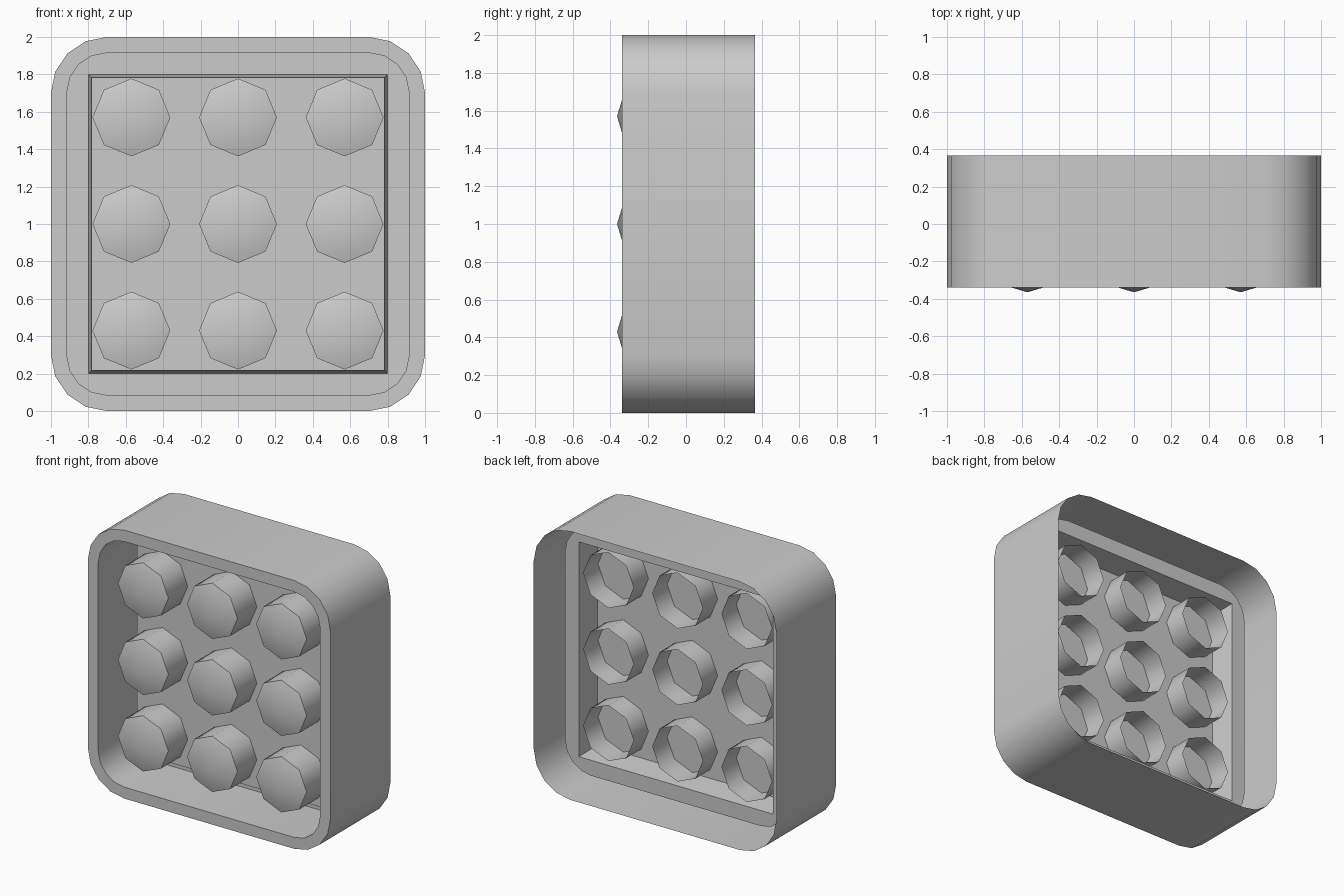
import bpy, bmesh, math

if "Cube" in bpy.data.objects:
    bpy.data.objects.remove(bpy.data.objects["Cube"])

grey = bpy.data.materials.new("plain_grey")
grey.diffuse_color = (0.6, 0.6, 0.6, 1)
grey.use_nodes = True
grey.node_tree.nodes["Principled BSDF"].inputs["Base Color"].default_value = grey.diffuse_color


def rounded_square(half, radius):
    """Counter-clockwise (x, z) points, five per corner."""
    c = half - radius
    pts = []
    for q in range(4):
        mid = math.radians(45 + 90 * q)
        cx = c * (1 if math.cos(mid) > 0 else -1)
        cz = c * (1 if math.sin(mid) > 0 else -1)
        for k in range(5):
            a = math.radians(90 * q + 22.5 * k)
            pts.append((cx + radius * math.cos(a), cz + radius * math.sin(a)))
    return pts


def octagon(radius):
    return [(radius * math.cos(k * math.pi / 4), radius * math.sin(k * math.pi / 4))
            for k in range(8)]


def skin(name, rings, location, angle, apex=None):
    """Skin a run of (points, y) rings, closing the last one flat or to an apex."""
    bm = bmesh.new()
    loops = [[bm.verts.new((x, y, z)) for x, z in pts] for pts, y in rings]
    for a, b in zip(loops, loops[1:]):
        n = len(a)
        for i in range(n):
            j = (i + 1) % n
            bm.faces.new((a[i], a[j], b[j], b[i]))
    last = loops[-1]
    if apex is None:
        bm.faces.new(last)
    else:
        tip = bm.verts.new((0, apex, 0))
        for i in range(len(last)):
            bm.faces.new((last[i], last[(i + 1) % len(last)], tip))
    bmesh.ops.remove_doubles(bm, verts=bm.verts[:], dist=1e-4)
    mesh = bpy.data.meshes.new(name)
    bm.to_mesh(mesh)
    bm.free()
    mesh.materials.append(grey)
    ob = bpy.data.objects.new(name, mesh)
    ob.location = location
    bpy.context.collection.objects.link(ob)
    bpy.ops.object.select_all(action='DESELECT')
    ob.select_set(True)
    bpy.context.view_layer.objects.active = ob
    bpy.ops.object.shade_smooth_by_angle(angle=math.radians(angle))
    return ob


# Housing: open-backed shell, front rim, inner wall, ledge and raised panel
outer = rounded_square(1.0, 0.3)
inner = rounded_square(0.915, 0.215)
skin("housing", [
    (outer, 0.365),
    (outer, -0.34),
    (inner, -0.34),
    (inner, 0.118),
    (rounded_square(0.80, 0), 0.118),
    (rounded_square(0.782, 0), -0.075),
], (0, 0, 1), 30)

# Three by three grid of octagonal buttons, open behind, passing through the panel
for row in range(3):
    for col in range(3):
        skin(f"button_{row}_{col}",
             [(octagon(0.208), 0.10), (octagon(0.208), -0.303)],
             (0.57 * (col - 1), 0, 1 + 0.57 * (row - 1)), 50, apex=-0.365)
